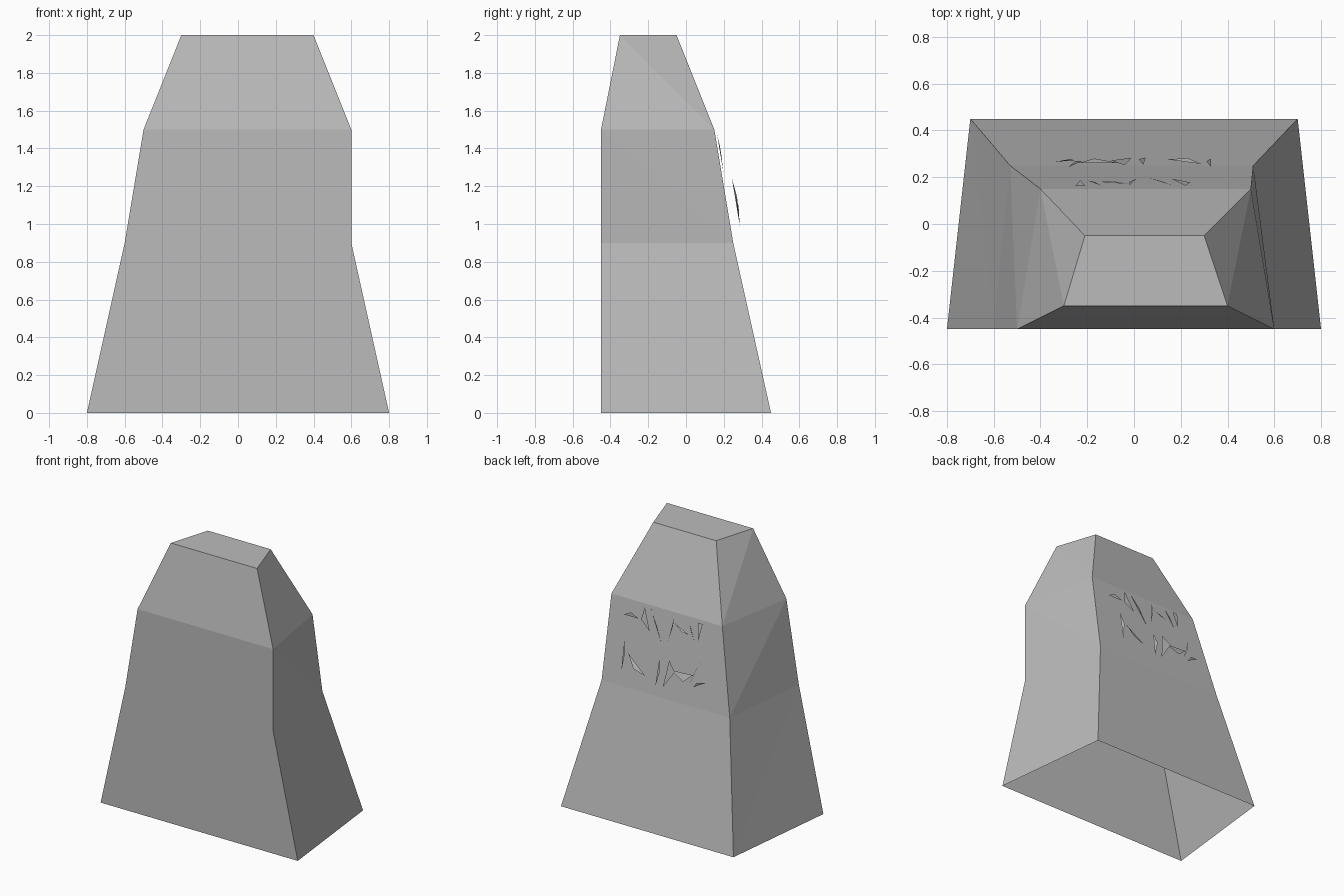
import bpy
import bmesh

default_cube = bpy.data.objects.get("Cube")
if default_cube:
    bpy.data.objects.remove(default_cube, do_unlink=True)


def make_material(name, grey):
    material = bpy.data.materials.new(name)
    material.use_nodes = True
    colour = (grey, grey, grey, 1)
    material.diffuse_color = colour
    material.node_tree.nodes["Principled BSDF"].inputs["Base Color"].default_value = colour
    return material


def make_object(name, mesh_builder, material):
    mesh = bpy.data.meshes.new(name)
    obj = bpy.data.objects.new(name, mesh)
    bpy.context.collection.objects.link(obj)
    mesh.materials.append(material)
    mesh_builder.to_mesh(mesh)
    mesh_builder.free()
    return obj


stone = make_material("stone grey", 0.5)

# Stone body: four-cornered rings stacked upwards, open underneath
# Each ring: height, front (left x, right x, y), back (left x, right x, y)
rings = [
    (0, (-0.8, 0.8, -0.45), (-0.7, 0.7, 0.45)),
    (0.9, (-0.6, 0.6, -0.45), (-0.53, 0.51, 0.25)),
    (1.5, (-0.5, 0.6, -0.45), (-0.4, 0.5, 0.15)),
    (2, (-0.3, 0.4, -0.35), (-0.21, 0.3, -0.05)),
]
body = bmesh.new()
loops = []
for height, (front_a, front_b, front_y), (back_a, back_b, back_y) in rings:
    corners = [(front_a, front_y), (front_b, front_y), (back_b, back_y), (back_a, back_y)]
    loops.append([body.verts.new((x, y, height)) for x, y in corners])

for lower, upper in zip(loops, loops[1:]):
    front_left, front_right, back_right, back_left = range(4)
    for a, b in ((front_left, front_right), (back_right, back_left)):
        body.faces.new((lower[a], lower[b], upper[b], upper[a]))
    # Twisted side walls fold from the upper front to the lower back
    for front, back in ((front_right, back_right), (front_left, back_left)):
        body.faces.new((lower[front], lower[back], upper[front]))
        body.faces.new((lower[back], upper[back], upper[front]))
body.faces.new(loops[-1])
bmesh.ops.recalc_face_normals(body, faces=body.faces)
make_object("stone_body", body, stone)


# Carved slivers: thin triangles lying along the back wall
def back_wall_y(z):
    return 0.15 + (1.5 - z) / 6


def make_slivers(name, triangles, gap, tilt):
    slivers = bmesh.new()
    for triangle in triangles:
        corners = []
        for index, (x, z) in enumerate(triangle):
            lift = gap + (tilt if index == 2 else 0)
            corners.append(slivers.verts.new((x, back_wall_y(z) + lift, z)))
        face = slivers.faces.new(corners)
        face.normal_update()
        if face.normal.y < 0:
            face.normal_flip()
    return make_object(name, slivers, stone)


upper_slivers = [
    ((0.38, 1.39), (0.26, 1.39), (0.32, 1.42)),
    ((0.24, 1.39), (0.22, 1.48), (0.16, 1.33)),
    ((0.17, 1.48), (0.06, 1.27), (0.11, 1.38)),
    ((0.01, 1.3), (-0.02, 1.47), (-0.02, 1.41)),
    ((-0.03, 1.43), (-0.15, 1.38), (-0.09, 1.39)),
    ((-0.14, 1.47), (-0.2, 1.34), (-0.17, 1.41)),
    ((-0.21, 1.48), (-0.25, 1.48), (-0.23, 1.36)),
]
lower_slivers = [
    ((0.33, 1.02), (0.33, 1.24), (0.31, 1.15)),
    ((0.29, 1.16), (0.14, 1.04), (0.23, 1.07)),
    ((0.05, 0.99), (0.04, 1.18), (0.02, 1.1)),
    ((-0.01, 1), (-0.04, 1.19), (-0.1, 1.13)),
    ((-0.07, 1.13), (-0.24, 1.14), (-0.17, 1.08)),
    ((-0.22, 1.08), (-0.28, 1.24), (-0.25, 1.14)),
    ((-0.25, 1.06), (-0.34, 1.11), (-0.28, 1.1)),
]
make_slivers("upper_carved_slivers", upper_slivers, 0.01, 0.005)
make_slivers("lower_carved_slivers", lower_slivers, 0.05, 0.01)
